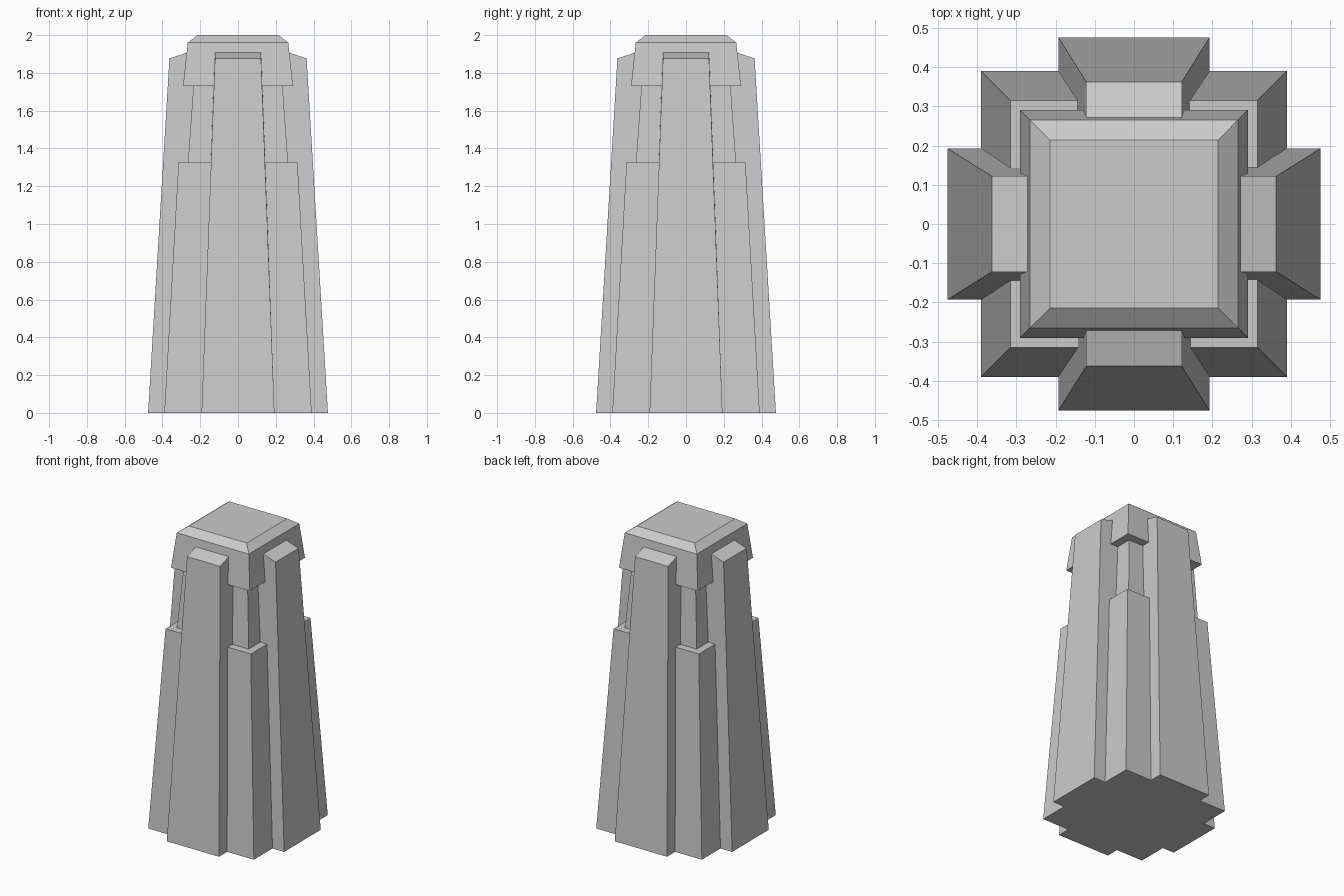
import bpy, bmesh
from math import pi
from mathutils import Matrix

if "Cube" in bpy.data.objects:
    bpy.data.objects.remove(bpy.data.objects["Cube"])


def finish(name, bm):
    bmesh.ops.recalc_face_normals(bm, faces=bm.faces)
    mesh = bpy.data.meshes.new(name)
    bm.to_mesh(mesh)
    bm.free()
    obj = bpy.data.objects.new(name, mesh)
    bpy.context.collection.objects.link(obj)
    return obj


def loft(bm, rings):
    """Skin a stack of four-cornered rings and close both ends."""
    loops = [[bm.verts.new(p) for p in ring] for ring in rings]
    for a, b in zip(loops, loops[1:]):
        for i in range(4):
            j = (i + 1) % 4
            bm.faces.new((a[i], a[j], b[j], b[i]))
    bm.faces.new(loops[0][::-1])
    bm.faces.new(loops[-1])


def square_tower(name, profile):
    """Square tapered block from (half width, height) pairs."""
    bm = bmesh.new()
    loft(bm, [[(-h, -h, z), (h, -h, z), (h, h, z), (-h, h, z)] for h, z in profile])
    return finish(name, bm)


# Central tower: broad base, recessed neck, overhanging bevelled cap
square_tower("lower_body", [(0.39, 0), (0.315, 1.325)])
square_tower("neck", [(0.265, 1.325), (0.236, 1.73)])
square_tower("cap", [(0.291, 1.73), (0.266, 1.96), (0.214, 2.0)])

# Four tapered buttresses with sloping tops, running into the tower
INNER = 0.2
for i, side in enumerate(("front", "right", "back", "left")):
    bm = bmesh.new()
    bottom, top = 0.193, 0.122
    loft(bm, [
        [(-bottom, -0.476, 0), (bottom, -0.476, 0),
         (bottom, -INNER, 0), (-bottom, -INNER, 0)],
        [(-top, -0.363, 1.877), (top, -0.363, 1.877),
         (top, -INNER, 1.93), (-top, -INNER, 1.93)],
    ])
    bm.transform(Matrix.Rotation(i * pi / 2, 4, "Z"))
    finish(side + "_buttress", bm)
